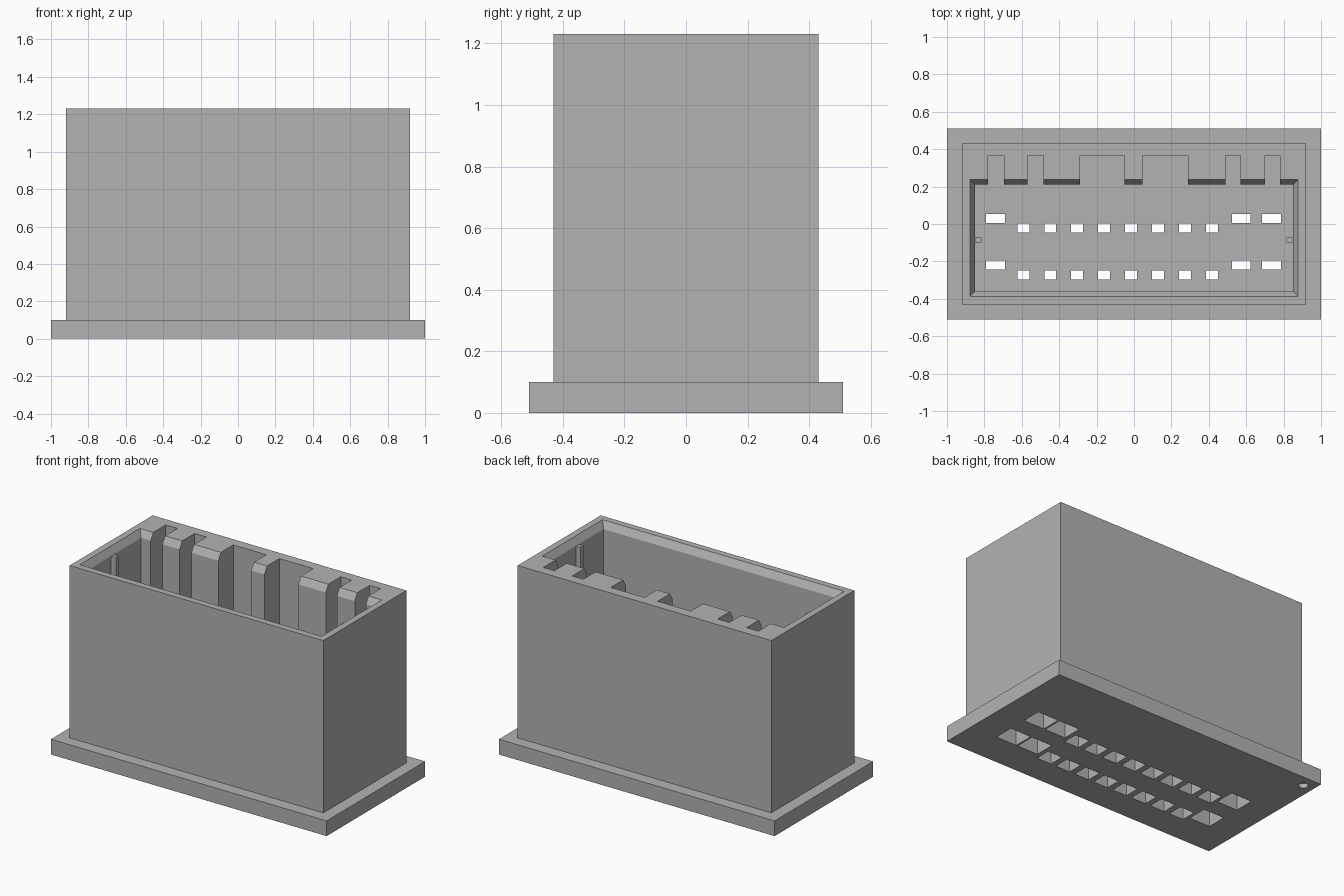
import bpy
import bmesh
from mathutils import Matrix

cube = bpy.data.objects.get("Cube")
if cube:
    bpy.data.objects.remove(cube, do_unlink=True)

grey = bpy.data.materials.new("plastic grey")
grey.use_nodes = True
grey.diffuse_color = (0.45, 0.45, 0.45, 1)
grey.node_tree.nodes["Principled BSDF"].inputs["Base Color"].default_value = grey.diffuse_color

TOP, FLOOR, CHAMFER = 1.23, 0.5, 1.185


def add_box(bm, x0, x1, y0, y1, z0, z1, grow=0):
    """Box whose top is widened by grow on each side."""
    verts = bmesh.ops.create_cube(bm, size=1)["verts"]
    for v in verts:
        g = grow if v.co.z > 0 else 0
        v.co = (x1 + g if v.co.x > 0 else x0 - g,
                y1 + g if v.co.y > 0 else y0 - g,
                z1 if v.co.z > 0 else z0)


def finish(name, bm):
    mesh = bpy.data.meshes.new(name)
    bm.to_mesh(mesh)
    bm.free()
    mesh.materials.append(grey)
    obj = bpy.data.objects.new(name, mesh)
    bpy.context.collection.objects.link(obj)
    return obj


def boxes(name, items):
    bm = bmesh.new()
    for item in items:
        add_box(bm, *item)
    return finish(name, bm)


def combine(target, other, operation):
    """Apply a boolean and discard the operand."""
    other.hide_render = True
    mod = target.modifiers.new(other.name, "BOOLEAN")
    mod.operation, mod.object, mod.solver = operation, other, "EXACT"
    bpy.context.view_layer.objects.active = target
    bpy.ops.object.modifier_apply(modifier=mod.name)
    bpy.data.objects.remove(other, do_unlink=True)


def centred(x, y, w, d, z0, z1):
    return (x - w / 2, x + w / 2, y - d / 2, y + d / 2, z0, z1)


# Shell with its base flange
housing = boxes("housing", [(-1, 1, -0.51, 0.51, 0, 0.1)])
combine(housing, boxes("shell", [(-0.92, 0.92, -0.43, 0.43, 0.05, TOP)]), "UNION")

# Open cavity with chamfered rim (rim cutter extends the slope above the top)
combine(housing, boxes("cavity", [(-0.85, 0.85, -0.36, 0.21, FLOOR, TOP + 0.1)]), "DIFFERENCE")
combine(housing, boxes("rim", [(-0.85, 0.85, -0.36, 0.21, CHAMFER, CHAMFER + 0.09, 0.054)]), "DIFFERENCE")

# Keying grooves in the back wall
spans = [(-0.78, -0.695), (-0.57, -0.485), (-0.29, -0.05),
         (0.045, 0.29), (0.49, 0.57), (0.70, 0.78)]
combine(housing, boxes("grooves", [(a, b, 0.1, 0.365, FLOOR, TOP + 0.1) for a, b in spans]), "DIFFERENCE")

# Contact pockets from below, each ending in a narrower slot through the floor
pockets, slots = [], []
for row in (0, -0.25):
    for x in (-0.74, 0.573, 0.735):
        pockets.append(centred(x, 0.03 + row, 0.15, 0.13, -0.1, FLOOR - 0.1))
        slots.append(centred(x, 0.03 + row, 0.1, 0.048, FLOOR - 0.2, FLOOR + 0.1))
    for i in range(8):
        x = -0.592 + 0.1442 * i
        pockets.append(centred(x, -0.022 + row, 0.105, 0.1, -0.1, FLOOR - 0.1))
        slots.append(centred(x, -0.022 + row, 0.064, 0.047, FLOOR - 0.2, FLOOR + 0.1))
combine(housing, boxes("pockets", pockets), "DIFFERENCE")
combine(housing, boxes("slots", slots), "DIFFERENCE")

# Round first-contact mark under one corner
bm = bmesh.new()
bmesh.ops.create_cone(bm, cap_ends=True, segments=24, radius1=0.03, radius2=0.03, depth=0.06,
                      matrix=Matrix.Translation((-0.927, 0.433, 0)))
combine(housing, finish("corner_mark", bm), "DIFFERENCE")

# Thin guide ribs on both end walls
for side, name in ((1, "left_guide_rib"), (-1, "right_guide_rib")):
    x0, x1 = sorted((side * 0.815, side * 0.855))
    boxes(name, [(x0, x1, -0.1, -0.073, FLOOR - 0.02, CHAMFER)])
